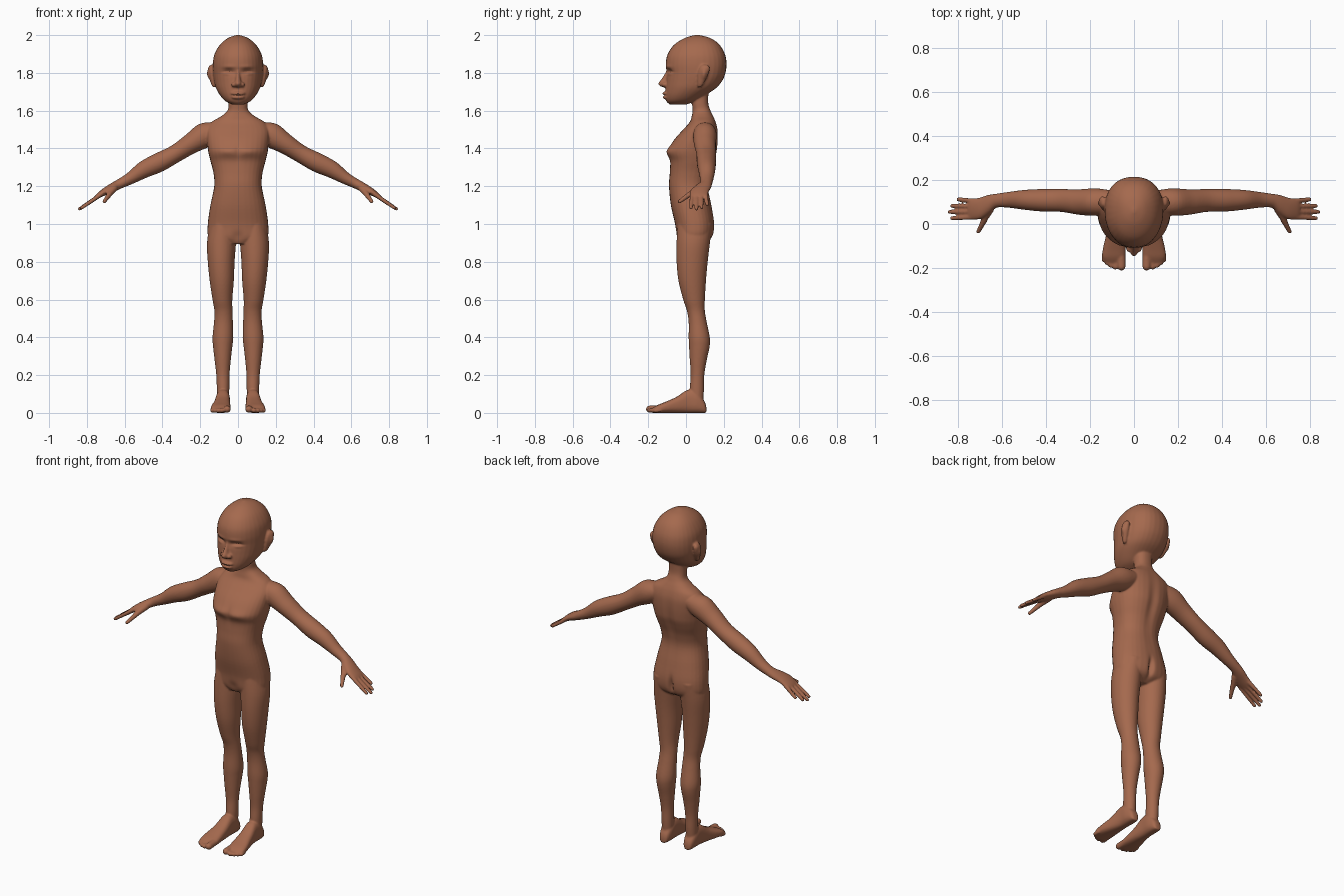
import bpy, bmesh, math
from mathutils import Vector

bm = bmesh.new()


def smooth_rows(rows, steps=5):
    """Catmull-Rom interpolation through rows of numbers."""
    out = []
    for i in range(len(rows) - 1):
        a, b, c, d = (rows[max(0, min(len(rows) - 1, i + k))] for k in (-1, 0, 1, 2))
        for s in range(steps):
            t = s / steps
            out.append([0.5 * (2 * q + (r - p) * t + (2 * p - 5 * q + 4 * r - w) * t * t
                               + (3 * q - p - 3 * r + w) * t ** 3)
                        for p, q, r, w in zip(a, b, c, d)])
    return out + [list(rows[-1])]


def loft(rings, mirror=False, n=2.0, seg=32, taper=0.0):
    """Closed skin over (centre, u, v) rings; n is the superellipse power."""
    for side in ((1, -1) if mirror else (1,)):
        loops = []
        for c, u, v in rings:
            loop = []
            for k in range(seg):
                a = 2 * math.pi * k / seg
                ca, sa = math.cos(a), math.sin(a)
                p = c + u * math.copysign(abs(ca) ** (2 / n), ca) * (1 + taper * sa) \
                      + v * math.copysign(abs(sa) ** (2 / n), sa)
                loop.append(bm.verts.new((p.x * side, p.y, p.z)))
            loops.append(loop)
        for a, b in zip(loops, loops[1:]):
            for k in range(seg):
                j = (k + 1) % seg
                bm.faces.new((a[k], a[j], b[j], b[k]))
        bm.faces.new(loops[0])
        bm.faces.new(loops[-1])


def upright(rows, **kw):
    """Rows of (z, centre x, half width, front y, back y)."""
    loft([(Vector((x, (f + b) / 2, z)), Vector((w, 0, 0)), Vector((0, (b - f) / 2, 0)))
          for z, x, w, f, b in smooth_rows(rows)], **kw)


def blob(c, r, mirror=False):
    """Ellipsoid."""
    loft([(Vector((c[0], c[1], c[2] + r[2] * math.sin(t))),
           Vector((r[0] * math.cos(t), 0, 0)), Vector((0, r[1] * math.cos(t), 0)))
          for t in (math.pi * (i / 14 - 0.5) * 0.99 for i in range(15))], mirror, seg=20)


def digit(a, b, r0, r1):
    """Round-tipped finger, thumb or toe on both sides."""
    a, b = Vector(a), Vector(b)
    d = (b - a).normalized()
    u = d.cross(Vector((0, 0, 1))).normalized()
    v = d.cross(u)
    rings = [(a, u * r0, v * r0)]
    for i in range(8):
        t = math.pi / 2 * i / 7.2
        rings.append((b - d * r1 * (1 - math.sin(t)), u * r1 * math.cos(t), v * r1 * math.cos(t)))
    loft(rings, True, seg=14)


# torso and neck
upright([(.895, 0, .10, -.03, .09), (.93, 0, .155, -.05, .138), (1.0, 0, .16, -.058, .15),
         (1.1, 0, .146, -.08, .135), (1.2, 0, .126, -.09, .117), (1.27, 0, .13, -.086, .127),
         (1.33, 0, .145, -.085, .148), (1.37, 0, .155, -.098, .162), (1.4, 0, .16, -.093, .167),
         (1.45, 0, .165, -.06, .17), (1.5, 0, .165, -.015, .168), (1.54, 0, .14, .02, .158),
         (1.57, 0, .09, .03, .145), (1.6, 0, .056, .035, .13), (1.64, 0, .05, .032, .118),
         (1.72, 0, .05, .03, .12)], n=2.3)

# head
upright([(1.632, 0, .03, -.085, .0), (1.65, 0, .066, -.104, .05), (1.68, 0, .094, -.11, .10),
         (1.72, 0, .117, -.108, .16), (1.76, 0, .127, -.105, .193), (1.8, 0, .132, -.103, .209),
         (1.85, 0, .133, -.107, .215), (1.9, 0, .124, -.097, .206), (1.95, 0, .095, -.062, .177),
         (1.985, 0, .052, -.005, .128), (2.001, 0, .006, .05, .066)], n=2.2, taper=.06)

# nose, lips and ears
upright([(1.82, 0, .010, -.104, -.06), (1.795, 0, .012, -.114, -.06), (1.765, 0, .016, -.132, -.06),
         (1.745, 0, .021, -.147, -.06), (1.73, 0, .020, -.138, -.06), (1.722, 0, .008, -.11, -.07)])
blob((.021, -.112, 1.738), (.015, .017, .013), True)
blob((0, -.103, 1.691), (.040, .023, .011))
blob((0, -.102, 1.671), (.036, .022, .012))
upright([(1.725, .127, .006, .062, .082), (1.745, .132, .011, .06, .095), (1.79, .140, .014, .062, .118),
         (1.825, .143, .014, .072, .126), (1.842, .141, .006, .085, .115)], mirror=True, taper=.3)

# legs
upright([(1.0, .08, .07, -.045, .14), (.9, .0875, .0765, -.05, .127), (.8, .089, .071, -.05, .115),
         (.7, .086, .064, -.04, .106), (.6, .0825, .0525, -.015, .1), (.54, .077, .048, .005, .1),
         (.48, .077, .05, .014, .11), (.4, .08, .055, .014, .126), (.35, .081, .051, .016, .125),
         (.28, .081, .043, .02, .11), (.2, .08, .035, .025, .097), (.12, .079, .033, .02, .095),
         (.05, .079, .03, .03, .09)], mirror=True)

# feet: rows of (y, centre x, half width, top z)
feet = [(.108, .079, .012, .03), (.098, .079, .026, .06), (.06, .079, .036, .11), (.01, .08, .037, .122),
        (-.05, .084, .043, .085), (-.11, .09, .051, .058), (-.15, .092, .052, .042), (-.178, .09, .04, .025)]
loft([(Vector((x, y, h / 2)), Vector((w, 0, 0)), Vector((0, 0, h / 2)))
      for y, x, w, h in smooth_rows(feet)], True, n=2.6)
for x, y, r in ((.057, -.212, .019), (.085, -.208, .0125), (.105, -.2, .012), (.122, -.188, .0115), (.137, -.174, .011)):
    digit((x * .95 + .004, -.13, r + .004), (x, y, r), r, r)

# arms and palms: rows of (x, y, z, depth radius, thickness radius)
arms = [(.09, .1, 1.50, .05, .045), (.17, .1, 1.473, .062, .066), (.25, .1, 1.425, .058, .054),
        (.33, .107, 1.373, .052, .047), (.42, .108, 1.325, .051, .051), (.5, .11, 1.287, .045, .045),
        (.57, .11, 1.242, .036, .032), (.625, .106, 1.213, .032, .026), (.66, .09, 1.195, .043, .024),
        (.70, .072, 1.174, .049, .02), (.735, .068, 1.153, .048, .014), (.752, .068, 1.141, .042, .009)]
loft([(Vector((x, y, z)), Vector((0, a, 0)), Vector((.5, 0, .87)) * b)
      for x, y, z, a, b in smooth_rows(arms)], True)

# fingers and thumbs
for y0, x1, y1, z1 in ((.104, .807, .113, 1.098), (.08, .836, .083, 1.082), (.056, .847, .055, 1.074), (.032, .836, .026, 1.08)):
    digit((.72, y0, 1.160), (x1, y1, z1), .012, .0095)
digit((.655, .07, 1.19), (.69, .005, 1.147), .02, .014)
digit((.68, .02, 1.158), (.712, -.042, 1.113), .0145, .010)

# fuse the parts into one skin
bmesh.ops.recalc_face_normals(bm, faces=bm.faces)
mesh = bpy.data.meshes.new("body_parts")
bm.to_mesh(mesh)
bm.free()
body = bpy.data.objects.new("body", mesh)
bpy.context.collection.objects.link(body)
remesh = body.modifiers.new("fuse", 'REMESH')
remesh.mode = 'VOXEL'
remesh.voxel_size = .005
soften = body.modifiers.new("soften", 'SMOOTH')
soften.factor = .5
soften.iterations = 5
skin_mesh = bpy.data.meshes.new_from_object(body.evaluated_get(bpy.context.evaluated_depsgraph_get()))
body.modifiers.clear()
body.data = skin_mesh
skin_mesh.name = "body"
bpy.data.meshes.remove(mesh)

# sculpted details: (centre, brush size, push), mirrored through |x|
brushes = [
    ((.052, -.1, 1.806), (.032, .04, .016), (0, .017, 0)),      # eye socket
    ((.055, -.085, 1.798), (.022, .04, .010), (0, -.011, 0)),   # eyelid
    ((.057, -.085, 1.805), (.028, .04, .004), (0, .007, 0)),    # eye slit
    ((.05, -.1, 1.832), (.04, .04, .010), (0, -.004, 0)),       # brow
    ((0, -.12, 1.681), (.032, .03, .004), (0, .006, 0)),        # mouth line
    ((.155, .095, 1.79), (.02, .014, .026), (-.009, 0, 0)),     # ear hollow
    ((.06, -.1, 1.385), (.055, .05, .022), (0, -.008, 0)),      # chest
    ((0, -.1, 1.38), (.015, .05, .05), (0, .005, 0)),           # breastbone
    ((0, .165, 1.32), (.025, .05, .16), (0, -.010, 0)),         # spine
    ((0, .15, .965), (.014, .06, .05), (0, -.022, 0)),          # seat cleft
    ((0, -.07, .93), (.03, .05, .03), (0, .01, 0)),             # groin
]
for v in skin_mesh.vertices:
    x, y, z = v.co
    for c, s, d in brushes:
        dz = (z - c[2]) / s[2]
        if abs(dz) < 3:
            q = dz * dz + ((abs(x) - c[0]) / s[0]) ** 2 + ((y - c[1]) / s[1]) ** 2
            if q < 9:
                w = math.exp(-q)
                v.co += Vector((math.copysign(d[0], x), d[1], d[2])) * w
    v.co.z = max(v.co.z, 0)

# skin colour and smooth shading
skin = bpy.data.materials.new("brown skin")
skin.diffuse_color = (.376, .142, .076, 1)
skin_mesh.materials.clear()
skin_mesh.materials.append(skin)
for p in skin_mesh.polygons:
    p.material_index = 0
    p.use_smooth = True
